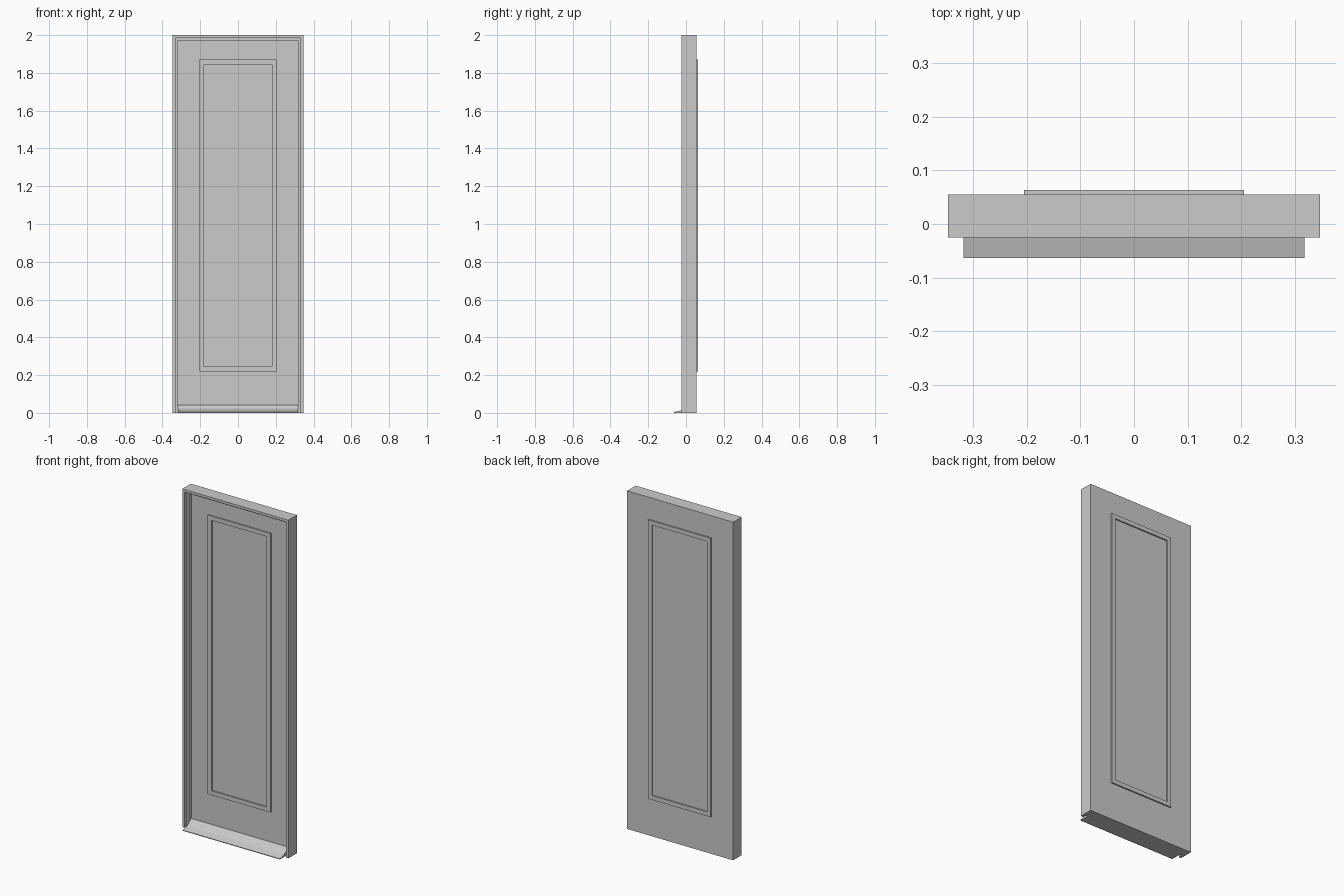
import bpy, bmesh

if "Cube" in bpy.data.objects:
    bpy.data.objects.remove(bpy.data.objects["Cube"])


def extrude(name, pts, axis, lo, hi):
    """Extrude a 2D outline; axis 'y' takes (x, z) points, axis 'x' takes (y, z)."""
    bm = bmesh.new()

    def co(p, d):
        return (p[0], d, p[1]) if axis == 'y' else (d, p[0], p[1])
    face = bm.faces.new([bm.verts.new(co(p, lo)) for p in pts])
    res = bmesh.ops.extrude_face_region(bm, geom=[face])
    verts = [g for g in res['geom'] if isinstance(g, bmesh.types.BMVert)]
    bmesh.ops.translate(bm, verts=verts,
                        vec=(0, hi - lo, 0) if axis == 'y' else (hi - lo, 0, 0))
    bmesh.ops.recalc_face_normals(bm, faces=bm.faces)
    me = bpy.data.meshes.new(name)
    bm.to_mesh(me)
    bm.free()
    ob = bpy.data.objects.new(name, me)
    bpy.context.collection.objects.link(ob)
    return ob


def u_frame(name, outer, inner, top, w, y0, y1):
    """Jambs and head in one arch-shaped piece."""
    pts = [(-outer, 0), (-outer, top), (outer, top), (outer, 0),
           (inner, 0), (inner, top - w), (-inner, top - w), (-inner, 0)]
    return extrude(name, pts, 'y', y0, y1)


def moulding(name, y_a, y_b, hx=0.205, z0=0.22, z1=1.87, w=0.025):
    """Raised rectangular ring planted on the leaf."""
    bm = bmesh.new()

    def loop(y, d):
        return [bm.verts.new((x, y, z)) for x, z in (
            (-hx + d, z0 + d), (hx - d, z0 + d), (hx - d, z1 - d), (-hx + d, z1 - d))]
    loops = [loop(y_a, 0), loop(y_b, 0), loop(y_b, w), loop(y_a, w)]
    for k in range(4):
        a, b = loops[k], loops[(k + 1) % 4]
        for i in range(4):
            j = (i + 1) % 4
            bm.faces.new((a[i], a[j], b[j], b[i]))
    bmesh.ops.recalc_face_normals(bm, faces=bm.faces)
    me = bpy.data.meshes.new(name)
    bm.to_mesh(me)
    bm.free()
    bpy.context.collection.objects.link(bpy.data.objects.new(name, me))


# Outer frame and stepped door stop
u_frame("door_frame", 0.347, 0.332, 2.0, 0.015, -0.025, 0.055)
u_frame("door_stop", 0.332, 0.318, 1.985, 0.014, -0.003, 0.055)

# Door leaf, flush with the frame at the back
extrude("door_leaf", [(-0.318, 0.01), (0.318, 0.01), (0.318, 1.971), (-0.318, 1.971)],
        'y', 0.018, 0.055)

# Panel mouldings on both faces
moulding("front_moulding", 0.018, 0.010)
moulding("back_moulding", 0.055, 0.063)

# Sloping threshold with an upper weather lip
extrude("threshold", [(-0.063, 0), (0.055, 0), (0.055, 0.01), (0.018, 0.01),
                      (0.018, 0.025), (-0.003, 0.023), (-0.025, 0.014), (-0.063, 0.004)],
        'x', -0.318, 0.318)
extrude("weather_lip", [(-0.006, 0.022), (0.018, 0.022), (0.018, 0.042), (0.010, 0.040)],
        'x', -0.318, 0.318)
